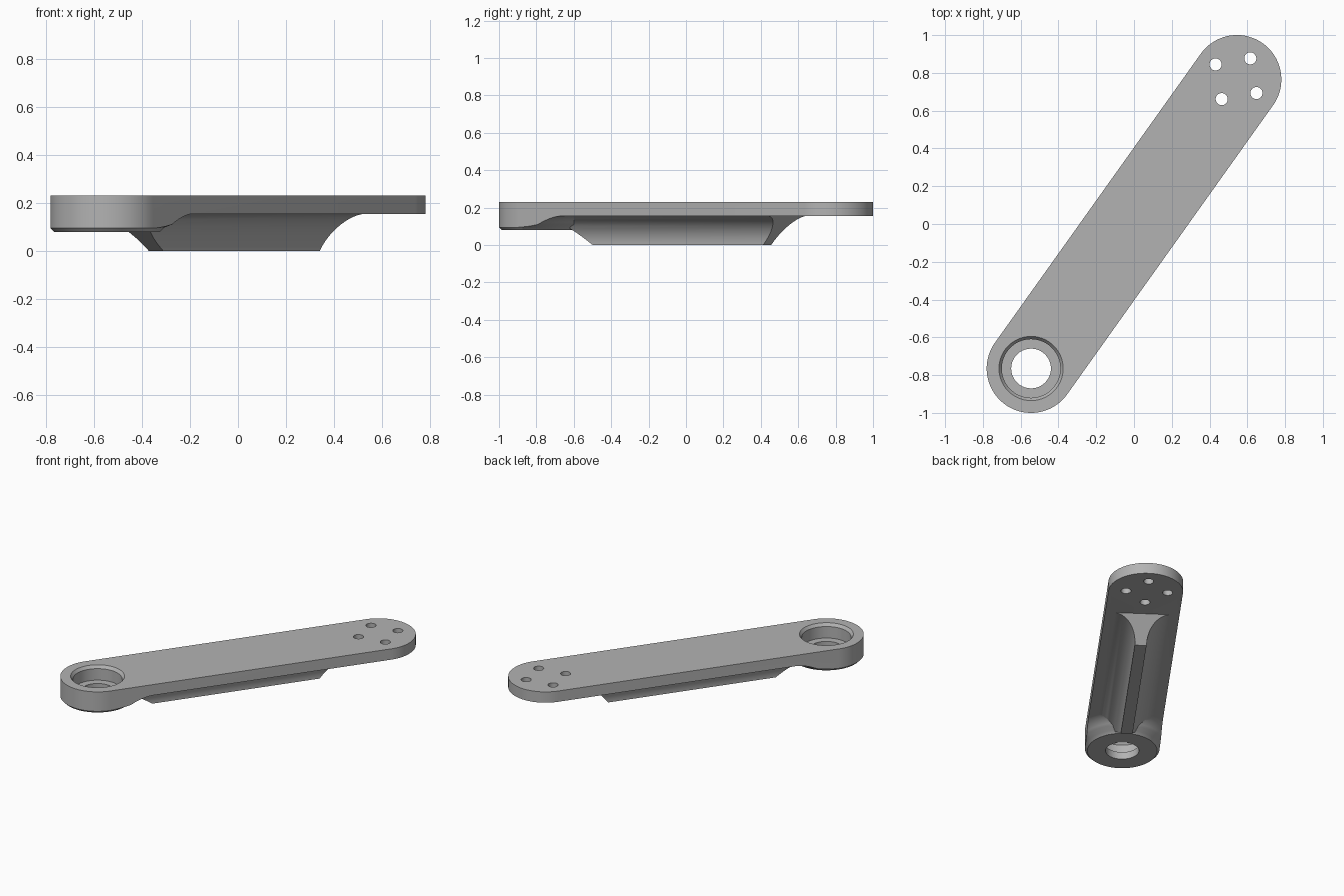
import bpy, bmesh
from math import sin, cos, pi, atan2, radians
from mathutils import Matrix, Vector

cube = bpy.data.objects.get("Cube")
if cube:
    bpy.data.objects.remove(cube)

# The arm lies along local u, with the pivot boss at u = 0
PIVOT = Vector((-0.545, -0.765, 0))
LENGTH, RADIUS = 1.879, 0.235
BOTTOM, TOP = 0.155, 0.23
PLACE = Matrix.Translation(PIVOT) @ Matrix.Rotation(atan2(0.765, 0.545), 4, 'Z')

metal = bpy.data.materials.new("grey metal")
metal.use_nodes = True
GREY = (0.45, 0.45, 0.45, 1)
metal.diffuse_color = GREY
metal.node_tree.nodes["Principled BSDF"].inputs["Base Color"].default_value = GREY


def loft(name, rings, matrix=PLACE):
    """Closed solid through rings of equal point count."""
    bm = bmesh.new()
    loops = [[bm.verts.new(p) for p in ring] for ring in rings]
    for a, b in zip(loops, loops[1:]):
        for i in range(len(a)):
            j = (i + 1) % len(a)
            bm.faces.new((a[i], a[j], b[j], b[i]))
    bm.faces.new(loops[0])
    bm.faces.new(loops[-1])
    bmesh.ops.recalc_face_normals(bm, faces=bm.faces)
    mesh = bpy.data.meshes.new(name)
    bm.to_mesh(mesh)
    bm.free()
    mesh.transform(matrix)
    mesh.materials.append(metal)
    obj = bpy.data.objects.new(name, mesh)
    bpy.context.collection.objects.link(obj)
    return obj


def turned(name, profile, center, sides=96):
    """Solid of revolution from (radius, z) pairs."""
    angles = [2 * pi * i / sides for i in range(sides)]
    rings = [[(r * cos(a), r * sin(a), z) for a in angles] for r, z in profile]
    return loft(name, rings, Matrix.Translation(center))


def combine(target, other, operation):
    bpy.context.view_layer.objects.active = target
    mod = target.modifiers.new(operation.title(), 'BOOLEAN')
    mod.operation, mod.object, mod.solver = operation, other, 'EXACT'
    bpy.ops.object.modifier_apply(modifier=mod.name)
    bpy.data.objects.remove(other)


def fillet(start, radius, steps=14):
    """Concave sweep from a vertical wall out to the plate underside."""
    low = BOTTOM + 0.001 - radius
    return [(start + radius * (1 - cos(t)), low + radius * sin(t))
            for t in (pi / 2 * i / steps for i in range(steps + 1))]


# Oversized plate slab, trimmed to the rounded outline below
arm = loft("arm", [[(-1, -1, z), (3, -1, z), (3, 1, z), (-1, 1, z)]
                   for z in (BOTTOM, TOP)])

# Pivot boss with a chamfered foot and a flared blend into the plate
flare = [(r, z) for r, z in fillet(0.226, 0.155) if z > 0.1]
boss = turned("pivot_boss", [(0.22, 0.08), (0.237, 0.097)] + flare
              + [(flare[-1][0], 0.19)], PIVOT)
combine(arm, boss, 'UNION')

# Stiffening rib: flared section with sloping ends
half = [(0.037, 0)] + fillet(0.037, 0.149) + [(0.186, 0.17)]
section = half + [(-v, z) for v, z in reversed(half)]
rib = loft("stiffening_rib", [[(0.353 - 1.5 * z, v, z) for v, z in section],
                              [(1.472 + 0.85 * z, v, z) for v, z in section]])
combine(arm, rib, 'UNION')

# Rounded outline of the whole arm
steps = 48
outline = [(u + RADIUS * cos(a), RADIUS * sin(a))
           for u, first in ((LENGTH, -pi / 2), (0, pi / 2))
           for a in (first + pi * i / steps for i in range(steps + 1))]
trim = loft("outline_trim", [[(u, v, z) for u, v in outline] for z in (-0.1, 0.4)])
combine(arm, trim, 'INTERSECT')

# Bearing seat with a chamfered mouth, and the through bore
seat = turned("bearing_seat", [(0.105, -0.1), (0.105, 0.13), (0.155, 0.13),
                               (0.155, 0.21), (0.17, TOP), (0.17, 0.4)], PIVOT)
combine(arm, seat, 'DIFFERENCE')

# Four bolt holes on a circle at the far end
for k in range(4):
    a = radians(55 + 90 * k)
    spot = Vector((0.54 + 0.132 * cos(a), 0.769 + 0.132 * sin(a), 0))
    hole = turned("bolt_hole", [(0.032, -0.1), (0.032, 0.4)], spot, 32)
    combine(arm, hole, 'DIFFERENCE')

bpy.ops.object.select_all(action='DESELECT')
arm.select_set(True)
bpy.context.view_layer.objects.active = arm
bpy.ops.object.shade_smooth_by_angle(angle=radians(25))
